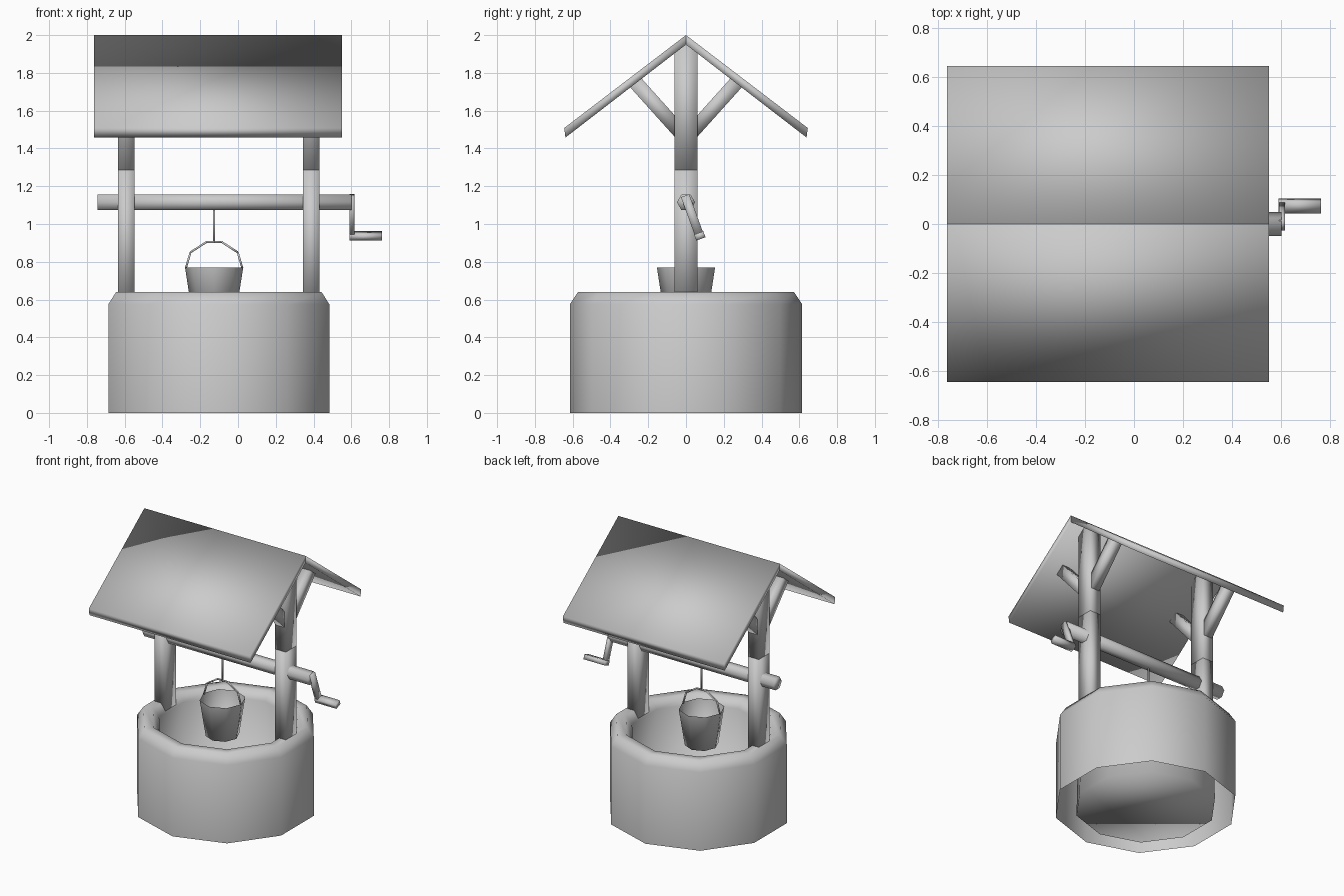
import bpy, bmesh, math
from mathutils import Vector, Matrix

if "Cube" in bpy.data.objects:
    bpy.data.objects.remove(bpy.data.objects["Cube"])

grey = bpy.data.materials.new("plain_grey")
grey.diffuse_color = (0.6, 0.6, 0.6, 1)
grey.use_nodes = True
grey.node_tree.nodes["Principled BSDF"].inputs["Base Color"].default_value = grey.diffuse_color
SHIFT = 0.0035       # centres the whole model on x
CX = -0.105          # well axis
POSTS = (-0.595, 0.385)
BUCKET_X = -0.13


def finish(name, bm, fix=True):
    """Softly shaded object, no sharp edges within a part."""
    if fix:
        bmesh.ops.recalc_face_normals(bm, faces=bm.faces)
    bmesh.ops.translate(bm, verts=bm.verts, vec=(SHIFT, 0, 0))
    for f in bm.faces:
        f.smooth = True
    me = bpy.data.meshes.new(name)
    bm.to_mesh(me)
    bm.free()
    me.materials.append(grey)
    ob = bpy.data.objects.new(name, me)
    bpy.context.collection.objects.link(ob)
    return ob


def lathe(name, profile, sides, center):
    """Rings of (radius, z) ordered outside to inside, last ring closed."""
    bm = bmesh.new()
    rings = []
    for r, z in profile:
        rings.append([bm.verts.new((center + r * math.sin(2 * math.pi * i / sides),
                                    r * math.cos(2 * math.pi * i / sides), z))
                      for i in range(sides)])
    for a, b in zip(rings, rings[1:]):
        for i in range(sides):
            j = (i + 1) % sides
            bm.faces.new((a[j], a[i], b[i], b[j]))
    bm.faces.new(rings[-1][::-1])
    return finish(name, bm, fix=False)


def rod(name, a, b, r):
    """Six-sided rod from a to b with corners along y."""
    a, b, up = Vector(a), Vector(b), Vector((0, 1, 0))
    w = (b - a).normalized()
    u = (up - w * up.dot(w)).normalized()
    v = w.cross(u)
    bm = bmesh.new()
    ends = []
    for p in (a, b):
        ends.append([bm.verts.new(p + u * r * math.cos(t) + v * r * math.sin(t))
                     for t in (math.pi * i / 3 for i in range(6))])
    for i in range(6):
        j = (i + 1) % 6
        bm.faces.new((ends[0][i], ends[0][j], ends[1][j], ends[1][i]))
    bm.faces.new(ends[0])
    bm.faces.new(ends[1])
    return finish(name, bm)


def beam(name, a, b, width_x, depth):
    """Square-cut timber running from a to b in the yz plane."""
    a, b = Vector(a), Vector(b)
    d = b - a
    bm = bmesh.new()
    bmesh.ops.create_cube(bm, size=1, matrix=Matrix.Translation((a + b) / 2)
                          @ Matrix.Rotation(math.atan2(-d.y, d.z), 4, 'X')
                          @ Matrix.Diagonal((width_x, depth, d.length, 1)))
    return finish(name, bm)


# Stone ring: outer wall, bevelled rim, inner wall and floor
lathe("well", [(0.615, 0), (0.615, 0.575), (0.572, 0.64), (0.505, 0.64),
               (0.462, 0.58), (0.475, 0)], 10, CX)

# Posts in two lengths, with a pair of braces each
for side, x in zip(("left", "right"), POSTS):
    beam(side + "_post_lower", (x, 0, 0.56), (x, 0, 1.285), 0.088, 0.124)
    beam(side + "_post_upper", (x, 0, 1.285), (x, 0, 1.948), 0.088, 0.124)
    for tag, s in (("front", -1), ("back", 1)):
        beam(f"{side}_{tag}_brace", (x, s * 0.03, 1.485), (x, s * 0.268, 1.75),
             0.07, 0.076)

# Roof: two sloping slabs meeting at the ridge
for tag, s in (("front", -1), ("back", 1)):
    bm = bmesh.new()
    section = [(0, 2.0), (s * 0.645, 1.508), (s * 0.638, 1.458), (0, 1.95)]
    ends = [[bm.verts.new((x, y, z)) for y, z in section] for x in (-0.765, 0.546)]
    for i in range(4):
        j = (i + 1) % 4
        bm.faces.new((ends[0][i], ends[0][j], ends[1][j], ends[1][i]))
    for e in ends:
        bm.faces.new(e)
    finish(tag + "_roof", bm)

# Axle
rod("axle", (-0.748, 0, 1.115), (0.597, 0, 1.115), 0.048)

# Crank arm and its square handle, tilted with the arm
beam("crank_arm", (0.6, -0.005, 1.15), (0.6, 0.075, 0.93), 0.024, 0.046)
bm = bmesh.new()
bmesh.ops.create_cube(bm, size=1, matrix=Matrix.Translation((0.672, 0.073, 0.937))
                      @ Matrix.Rotation(math.radians(20), 4, 'X')
                      @ Matrix.Diagonal((0.172, 0.052, 0.034, 1)))
finish("crank_handle", bm)

# Open bucket
bucket = lathe("bucket", [(0.154, 0.77), (0.113, 0.505)], 8, BUCKET_X)
bucket.data.flip_normals()

# Bucket handle and rope
arc = [(-0.15, 0.765), (-0.125, 0.85), (-0.04, 0.905),
       (0.04, 0.905), (0.125, 0.85), (0.15, 0.765)]
for i, (p, q) in enumerate(zip(arc, arc[1:])):
    rod(f"bucket_handle_{i + 1}", (BUCKET_X + p[0], 0, p[1]),
        (BUCKET_X + q[0], 0, q[1]), 0.006)
rod("rope", (BUCKET_X, 0, 0.9), (BUCKET_X, 0, 1.09), 0.006)
